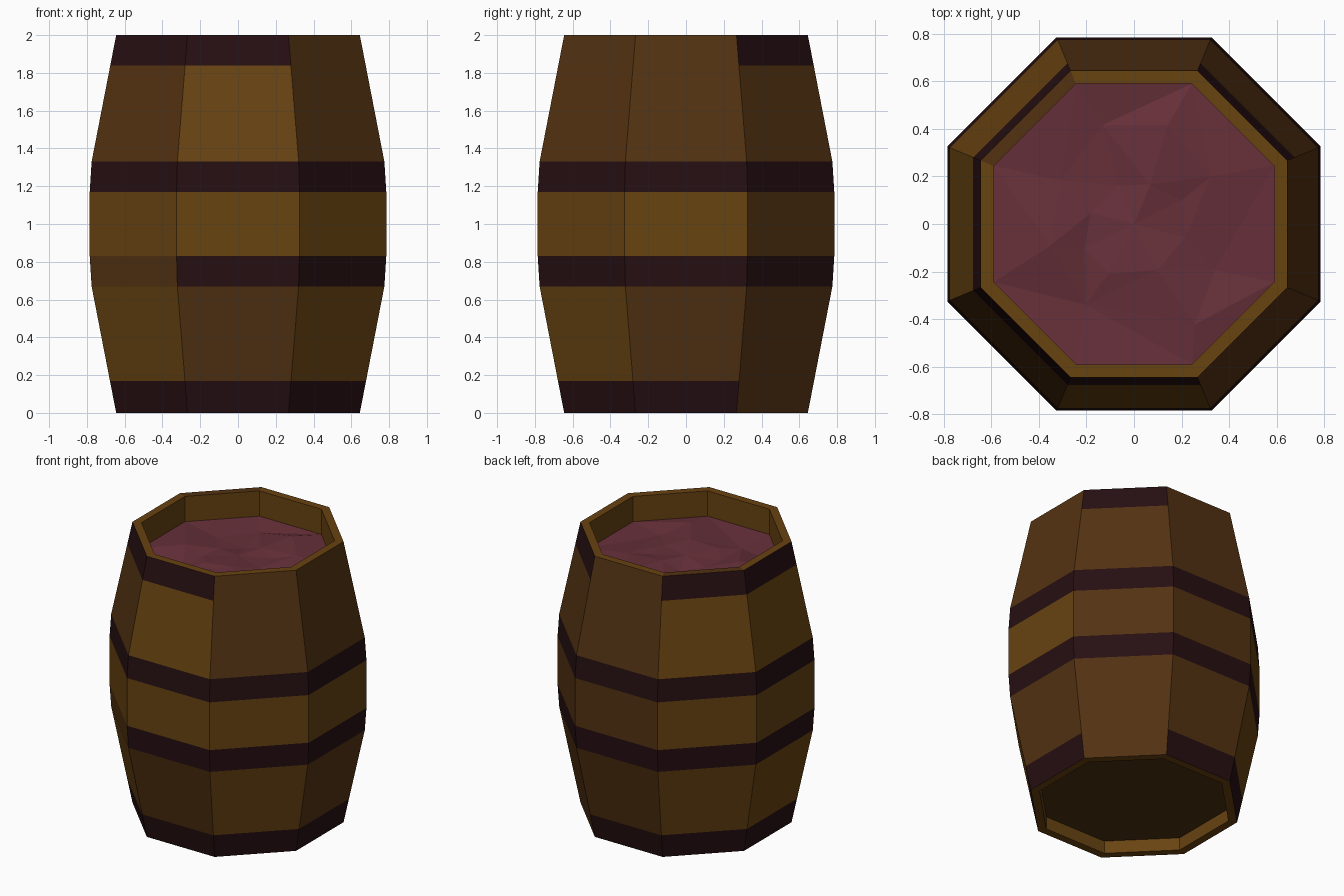
import bpy, bmesh, math, random

cube = bpy.data.objects.get("Cube")
if cube:
    bpy.data.objects.remove(cube, do_unlink=True)

random.seed(4)
SIDES = 8


def linear(c):
    c /= 255
    return c / 12.92 if c <= 0.04045 else ((c + 0.055) / 1.055) ** 2.4


def material(name, *rgb):
    mat = bpy.data.materials.new(name)
    mat.use_nodes = True
    colour = [linear(c) for c in rgb] + [1]
    mat.diffuse_color = colour
    mat.node_tree.nodes["Principled BSDF"].inputs["Base Color"].default_value = colour
    return mat


golden = material("golden_wood", 104, 67, 17)
reddish = material("reddish_wood", 83, 50, 18)
dark = material("dark_wood", 75, 48, 14)
band = material("dark_band", 38, 15, 18)
wine = material("wine_liquid", 103, 48, 58)


def ring(bm, apothem, z, wobble=0.0):
    """Octagon with flat sides towards the axes; wobble shifts its corners."""
    verts = []
    for k in range(SIDES):
        a = math.radians(45 * k - 112.5) + random.uniform(-3, 3) * wobble
        r = apothem / math.cos(math.pi / SIDES) * (1 + random.uniform(-3, 3) * wobble)
        verts.append(bm.verts.new((r * math.cos(a), r * math.sin(a),
                                   z + random.uniform(-0.5, 0.5) * wobble)))
    return verts


def finish(bm, name, mats):
    mesh = bpy.data.meshes.new(name)
    bm.to_mesh(mesh)
    bm.free()
    for m in mats:
        mesh.materials.append(m)
    obj = bpy.data.objects.new(name, mesh)
    bpy.context.collection.objects.link(obj)
    return obj


# Barrel shell: (apothem, z) profile from the bottom recess over the outside to the inner wall
profile = [(0.59, 0.09), (0.59, 0), (0.645, 0), (0.678, 0.17), (0.775, 0.67),
           (0.785, 0.83), (0.785, 1.17), (0.775, 1.33), (0.676, 1.84),
           (0.645, 2), (0.59, 2), (0.59, 1.75)]
# Colour of each side, counted from the front: Golden, Reddish or Band
rows = ["GGGGGGGG", "GGGGGGGG", "BBBRBBBB", "RGRRRGGG", "BBBBBBBR", "GGGRRGGG",
        "BBBBBBBB", "GRRRRGGR", "BRRBRBBB", "GGGGGRGG", "GGGGGGGG"]
bm = bmesh.new()
rings = [ring(bm, a, z) for a, z in profile]
for low, high, row in zip(rings, rings[1:], rows):
    for k in range(SIDES):
        n = (k + 1) % SIDES
        face = bm.faces.new((low[k], low[n], high[n], high[k]))
        face.material_index = "GRB".index(row[k])
finish(bm, "barrel_staves", [golden, reddish, band])

# Recessed bottom board
bm = bmesh.new()
bm.faces.new(reversed(ring(bm, 0.59, 0.09)))
finish(bm, "bottom_board", [dark])

# Rippled liquid surface made of flat triangles
bm = bmesh.new()
rings = [ring(bm, 0.59, 1.82), ring(bm, 0.4, 1.82, 0.06), ring(bm, 0.19, 1.82, 0.06)]
for outer, inner in zip(rings, rings[1:]):
    for k in range(SIDES):
        n = (k + 1) % SIDES
        bm.faces.new((outer[k], outer[n], inner[n], inner[k]))
centre = bm.verts.new((0, 0, 1.83))
for k in range(SIDES):
    bm.faces.new((rings[-1][k], rings[-1][(k + 1) % SIDES], centre))
bmesh.ops.triangulate(bm, faces=bm.faces[:])
finish(bm, "liquid", [wine])
